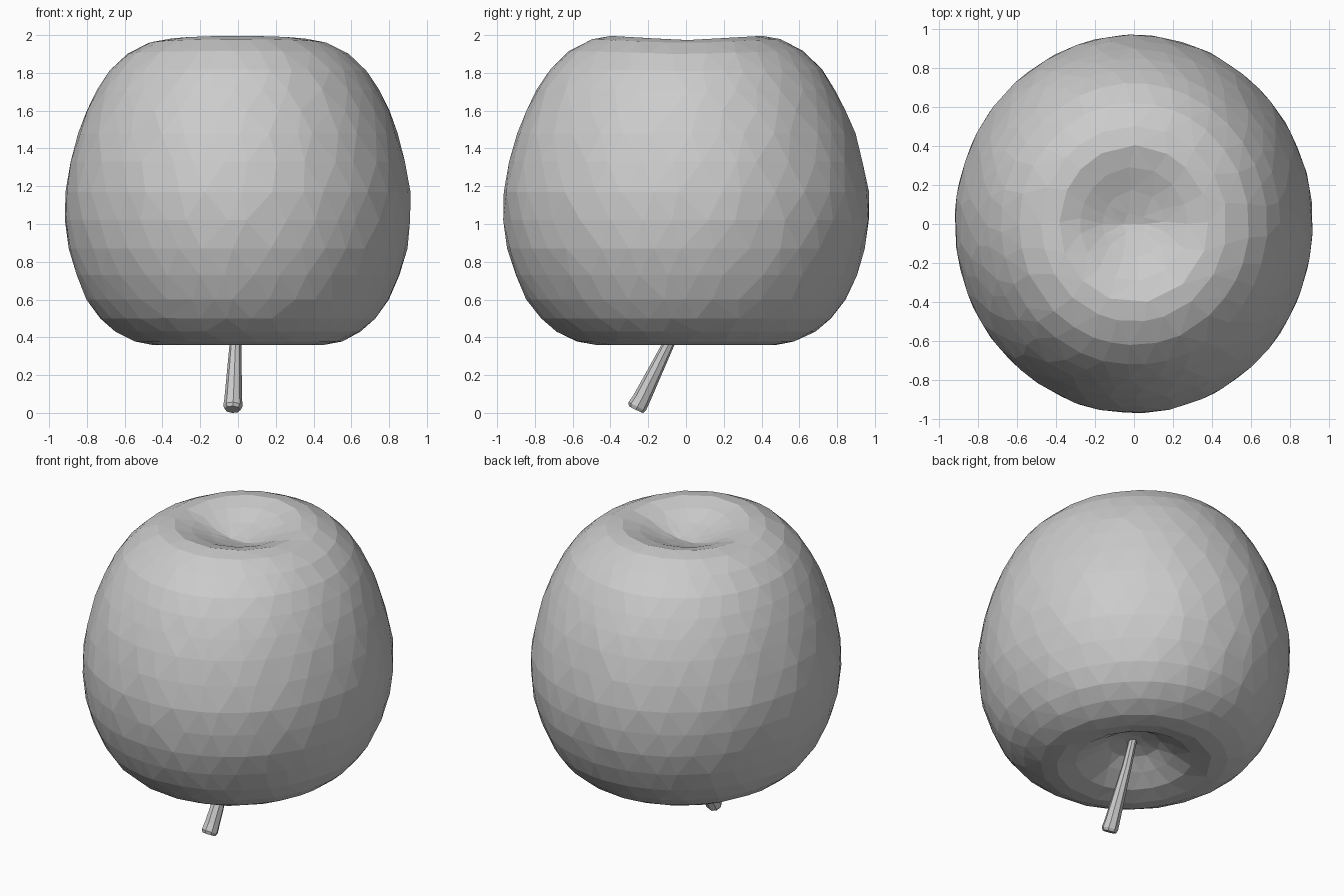
import bpy, bmesh, math, random
from mathutils import Vector

if "Cube" in bpy.data.objects:
    bpy.data.objects.remove(bpy.data.objects["Cube"])

random.seed(4)


def add_object(name, bm):
    bmesh.ops.recalc_face_normals(bm, faces=bm.faces)
    mesh = bpy.data.meshes.new(name)
    bm.to_mesh(mesh)
    bm.free()
    obj = bpy.data.objects.new(name, mesh)
    bpy.context.collection.objects.link(obj)
    return obj


def bridge(bm, a, b):
    n = len(a)
    for i in range(n):
        bm.faces.new((a[i], a[(i + 1) % n], b[(i + 1) % n], b[i]))


# Fruit body: (radius, height) from the stem hollow, round the side, to the top hollow
PROFILE = [(0.06, 0.525), (0.16, 0.50), (0.26, 0.44), (0.36, 0.385), (0.48, 0.36), (0.58, 0.378),
           (0.685, 0.43), (0.77, 0.50), (0.845, 0.60), (0.905, 0.73), (0.948, 0.87), (0.967, 1.02),
           (0.967, 1.17), (0.938, 1.33), (0.895, 1.48), (0.847, 1.60), (0.79, 1.71),
           (0.72, 1.81), (0.62, 1.90), (0.50, 1.957), (0.40, 1.973), (0.29, 1.945),
           (0.17, 1.90), (0.06, 1.87)]
SIDES = 36

bm = bmesh.new()
rings = []
for k, (r, z) in enumerate(PROFILE):
    ring = []
    for i in range(SIDES):
        a = math.tau * (i + 0.5 * (k % 2) + random.uniform(-0.25, 0.25)) / SIDES
        # slightly oval plan, with the top rim higher at front and back
        lift = 0.025 * abs(math.sin(a)) * max(0, (z - 1.7) / 0.3)
        wobble = 1 + random.uniform(-0.003, 0.003)
        ring.append(bm.verts.new((0.947 * r * wobble * math.cos(a),
                                  r * wobble * math.sin(a), z + lift)))
    rings.append(ring)
for a, b in zip(rings, rings[1:]):
    bridge(bm, a, b)
bm.faces.new(rings[0])
bm.faces.new(rings[-1])
bmesh.ops.triangulate(bm, faces=bm.faces)
body = add_object("fruit_body", bm)
# Irregular low-poly facets
dec = body.modifiers.new("facets", 'DECIMATE')
dec.ratio = 0.7

# Stem: eight-sided tapered stick leaning forward out of the lower hollow
bm = bmesh.new()
path = [((0.0, 0.0, 0.56), 0.024), ((-0.013, -0.085, 0.38), 0.03),
        ((-0.025, -0.235, 0.075), 0.047), ((-0.027, -0.258, 0.035), 0.051),
        ((-0.028, -0.265, 0.018), 0.042)]
axis = (Vector(path[-1][0]) - Vector(path[0][0])).normalized()
u = axis.cross(Vector((0, 1, 0))).normalized()
v = axis.cross(u)
rings = []
for p, r in path:
    rings.append([bm.verts.new(Vector(p) + r * (math.cos(math.tau * i / 8) * u
                                               + math.sin(math.tau * i / 8) * v))
                  for i in range(8)])
for a, b in zip(rings, rings[1:]):
    bridge(bm, a, b)
bm.faces.new(rings[0])
bm.faces.new(rings[-1])
add_object("stem", bm)
